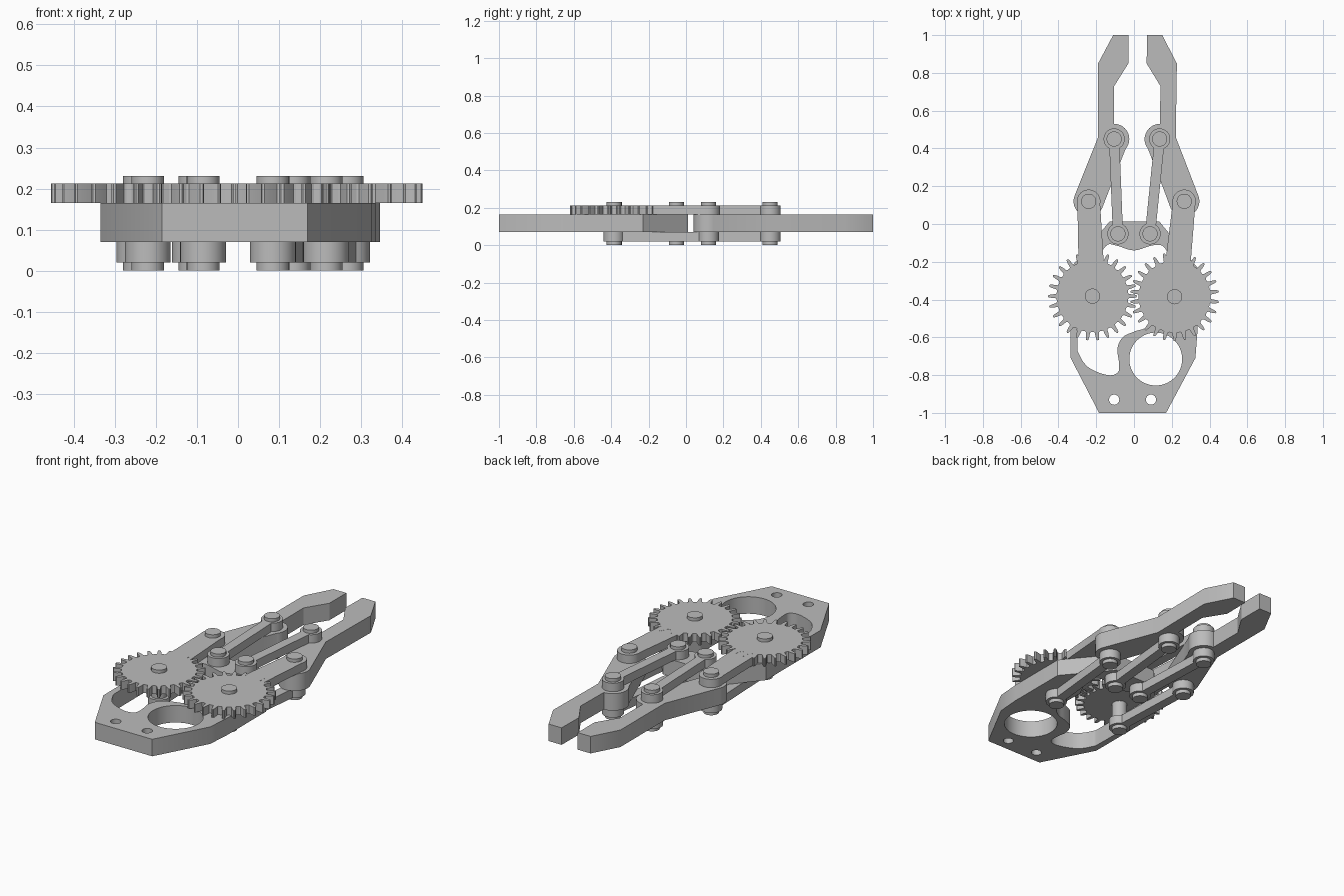
import bpy, bmesh
from math import pi, cos, sin, asin, atan2, radians
from mathutils import Vector

cube = bpy.data.objects.get("Cube")
if cube:
    bpy.data.objects.remove(cube, do_unlink=True)

GREY = (0.5, 0.5, 0.5, 1)
mat = bpy.data.materials.new("plain_grey")
mat.use_nodes = True
mat.diffuse_color = GREY
bsdf = next(n for n in mat.node_tree.nodes if n.type == 'BSDF_PRINCIPLED')
bsdf.inputs["Base Color"].default_value = GREY

# Layer heights: pin ends, lower links, body, upper links
Z_LINK, Z_BODY, Z_UPPER, Z_TOP, Z_PIN = 0.02, 0.07, 0.165, 0.212, 0.23


def arc(c, r, a0, a1, n=20):
    """Points on an arc, angles in degrees."""
    steps = [radians(a0 + (a1 - a0) * i / n) for i in range(n + 1)]
    return [(c[0] + r * cos(a), c[1] + r * sin(a)) for a in steps]


def circle(c, r, n=40):
    return arc(c, r, 0, 360, n)[:-1]


def smooth(pts, n=5):
    """Rounded open path through the given points."""
    p = [Vector(q) for q in [pts[0]] + pts + [pts[-1]]]
    out = []
    for a, b, c, d in zip(p, p[1:], p[2:], p[3:]):
        for i in range(n):
            t = i / n
            q = 2 * b + (c - a) * t + (2 * a - 5 * b + 4 * c - d) * t**2
            q += (3 * b - a - 3 * c + d) * t**3
            out.append(tuple(q / 2))
    return out + [pts[-1]]


def plate(name, loops, z0, z1):
    """Flat plate from an outline followed by its hole outlines."""
    cu = bpy.data.curves.new(name, 'CURVE')
    cu.dimensions = '2D'
    cu.fill_mode = 'BOTH'
    cu.extrude = (z1 - z0) / 2
    for loop in loops:
        s = cu.splines.new('POLY')
        s.points.add(len(loop) - 1)
        for pt, (x, y) in zip(s.points, loop):
            pt.co = (x, y, 0, 1)
        s.use_cyclic_u = True
    tmp = bpy.data.objects.new(name + "_curve", cu)
    bpy.context.collection.objects.link(tmp)
    dg = bpy.context.evaluated_depsgraph_get()
    me = bpy.data.meshes.new_from_object(tmp.evaluated_get(dg))
    bpy.data.objects.remove(tmp, do_unlink=True)
    bpy.data.curves.remove(cu)
    bm = bmesh.new()
    bm.from_mesh(me)
    bmesh.ops.remove_doubles(bm, verts=bm.verts, dist=0.0002)
    bmesh.ops.recalc_face_normals(bm, faces=bm.faces)
    bmesh.ops.translate(bm, verts=bm.verts, vec=(0, 0, (z0 + z1) / 2))
    bm.to_mesh(me)
    bm.free()
    me.shade_smooth()
    me.set_sharp_from_angle(angle=radians(30))
    me.materials.clear()
    me.materials.append(mat)
    ob = bpy.data.objects.new(name, me)
    bpy.context.collection.objects.link(ob)
    return ob


def bar(a, b, ra, rb, wa, wb):
    """Outline of a bar with round ends of radius ra, rb and half widths wa, wb."""
    d = atan2(b[1] - a[1], b[0] - a[0]) * 180 / pi
    ta, tb = asin(wa / ra) * 180 / pi, asin(wb / rb) * 180 / pi
    return arc(a, ra, d + ta, d + 360 - ta, 32) + arc(b, rb, d - 180 + tb, d + 180 - tb, 32)


def gear(c, root, tip, teeth, phase):
    """Spur gear outline with tapered, rounded teeth."""
    shape = ((-0.36, 0), (-0.24, 0.08), (-0.17, 0.6), (-0.1, 0.94), (0, 1),
             (0.1, 0.94), (0.17, 0.6), (0.24, 0.08), (0.36, 0))
    out = []
    for i in range(teeth):
        for da, h in shape:
            a = 2 * pi * (i + phase + da) / teeth
            r = root + (tip - root) * h
            out.append((c[0] + r * cos(a), c[1] + r * sin(a)))
    return out


def mirror_finger(p):
    """The left finger stands slightly more open than a true mirror image."""
    return (0.026 - p[0] + 0.015 * (p[1] - 0.12), p[1])


# Base frame: cavity, round opening and two screw holes
outline = [(-0.185, -1), (0.17, -1), (0.325, -0.71), (0.335, -0.58), (0.335, -0.23),
           (0.135, 0.012), (-0.13, 0.012), (-0.335, -0.23), (-0.335, -0.71)]
cavity = smooth([(-0.3, -0.25), (-0.3, -0.62), (-0.29, -0.69), (-0.24, -0.76),
                 (-0.14, -0.8), (-0.085, -0.785), (-0.08, -0.73), (-0.088, -0.66),
                 (-0.06, -0.6), (0, -0.57), (0.07, -0.545), (0.12, -0.48), (0.12, -0.3)])
cavity += smooth([(0.19, -0.17), (0.15, -0.115), (0.09, -0.115), (0, -0.14),
                  (-0.09, -0.115), (-0.14, -0.11), (-0.18, -0.16)])
plate("base_frame", [outline, cavity, circle((0.115, -0.715), 0.14, 56),
                     circle((-0.105, -0.93), 0.027, 24), circle((0.09, -0.93), 0.027, 24)],
      Z_BODY, Z_UPPER)

# Right finger outline, reused for the left one
outer, inner = (-0.24, 0.12), (-0.105, 0.45)
finger = [(-0.11, 1), (-0.19, 0.85), (-0.19, 0.46)]
finger += arc(outer, 0.08, 160, 335)
finger += [(-0.085, 0.3), (-0.075, 0.32)]
finger += arc(inner, 0.08, -40, 90)
finger += [(-0.105, 0.73), (-0.03, 0.85), (-0.03, 1)]

sides = {
    "right": dict(finger=finger, outer=outer, inner=inner,
                  hub=(-0.22, -0.382), anchor=(-0.085, -0.052), phase=0),
    "left": dict(finger=[mirror_finger(p) for p in finger], outer=mirror_finger(outer),
                 inner=mirror_finger(inner), hub=(0.215, -0.385),
                 anchor=(0.085, -0.052), phase=0.5),
}

for side, s in sides.items():
    plate(side + "_finger", [s["finger"]], Z_BODY, Z_UPPER)
    # Gear with its drive arm
    plate(side + "_gear", [gear(s["hub"], 0.19, 0.236, 26, s["phase"])], Z_UPPER, Z_TOP)
    plate(side + "_drive_arm", [bar(s["hub"], s["outer"], 0.075, 0.062, 0.07, 0.06)],
          Z_UPPER, Z_TOP - 0.0005)
    # Parallel links above and below
    guide = bar(s["anchor"], s["inner"], 0.056, 0.056, 0.027, 0.027)
    plate(side + "_upper_link", [guide], Z_UPPER, Z_TOP)
    plate(side + "_lower_link", [guide], Z_LINK, Z_BODY)
    plate(side + "_lower_arm", [bar(s["hub"], s["outer"], 0.056, 0.056, 0.027, 0.027)],
          Z_LINK, Z_BODY)
    # Pivot pins
    for joint in ("hub", "outer", "inner", "anchor"):
        plate(side + "_" + joint + "_pin", [circle(s[joint], 0.04)], 0, Z_PIN)
